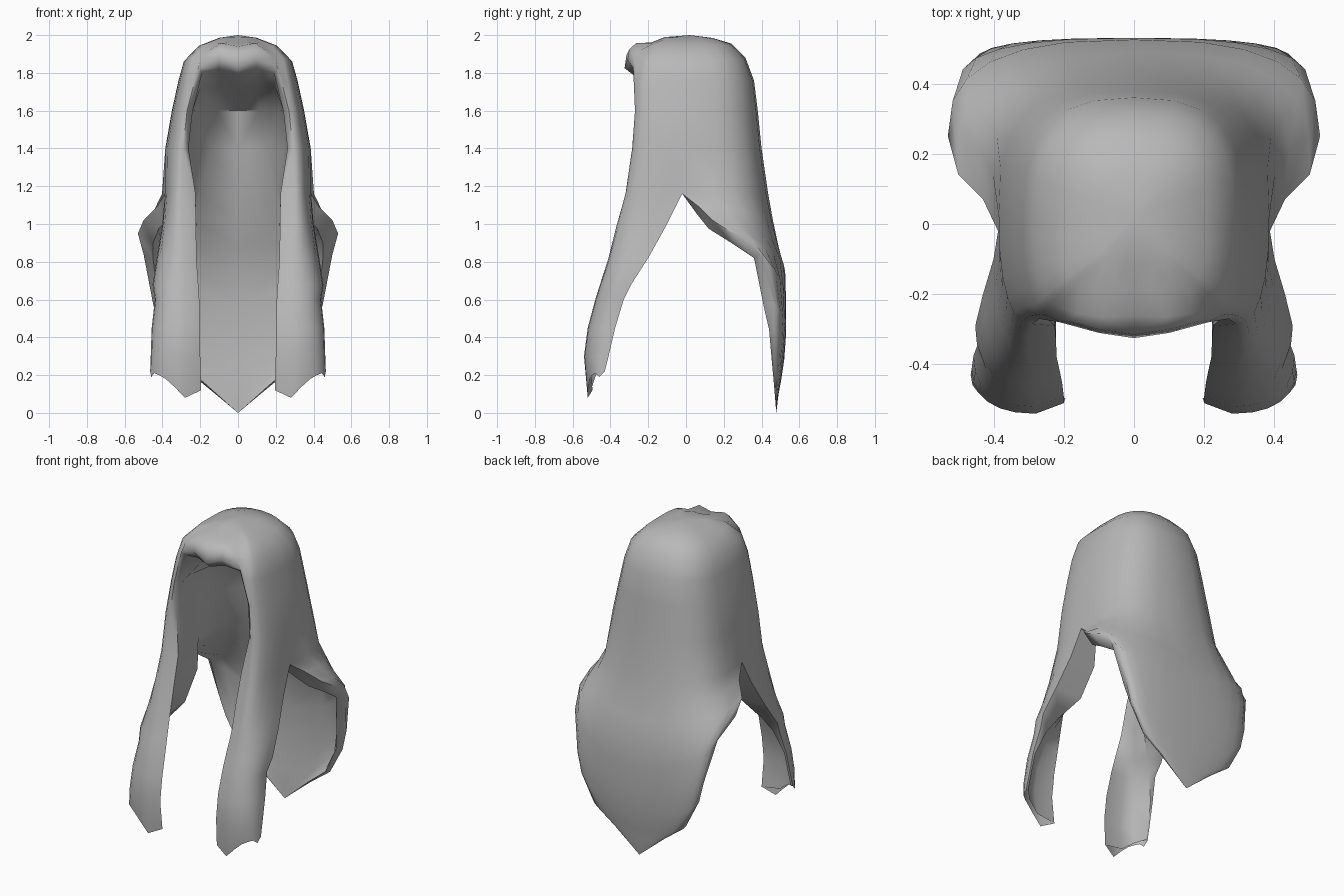
import bpy, bmesh, math
from mathutils import Vector

cube = bpy.data.objects.get("Cube")
if cube:
    bpy.data.objects.remove(cube, do_unlink=True)

# One plain cloth colour
cloth = bpy.data.materials.new("grey cloth")
cloth.use_nodes = True
GREY = (0.48, 0.48, 0.48, 1)
cloth.diffuse_color = GREY
bsdf = cloth.node_tree.nodes["Principled BSDF"]
bsdf.inputs["Base Color"].default_value = GREY
bsdf.inputs["Roughness"].default_value = 0.9

CROWN = (0, 0.02, 2.0)
STEPS = 6      # columns per quarter of the outer cloth
LINING = 3     # columns per quarter of the lining

# Front half sections: side z, side x, side y, fold x, fold y, fold z, opening edge x
FRONT = [
    (1.985, .10, .02, .075, -.09, 1.988, .05),
    (1.94, .21, .02, .16, -.17, 1.955, .12),
    (1.86, .287, .02, .215, -.235, 1.88, .18),
    (1.76, .315, .03, .24, -.265, 1.76, .21),
    (1.60, .35, .03, .27, -.27, 1.60, .24),
    (1.40, .385, .02, .29, -.285, 1.40, .262),
    (1.16, .387, -.02, .30, -.32, 1.16, .225),
    (1.00, .40, -.10, .30, -.365, 1.00, .222),
    (.82, .43, -.20, .29, -.41, .82, .22),
    (.68, .452, -.29, .285, -.455, .68, .21),
    (.60, .44, -.33, .282, -.48, .60, .205),
    (.45, .457, -.375, .28, -.52, .45, .20),
    (.30, .462, -.41, .28, -.54, .30, .20),
    (.20, .465, -.43, .28, -.52, .20, .20),
]
# Torn hem: z offset for each column of the lowest front row
HEM = [.02, -.01, .01, .0, -.02, -.06, -.12]

# Back half sections: edge x, edge y, edge z, centre y, centre z, side bulge
BACK = [
    (.10, .02, 1.985, .14, 1.985, 0),
    (.21, .02, 1.94, .24, 1.955, 0),
    (.287, .02, 1.86, .315, 1.88, 0),
    (.315, .03, 1.76, .36, 1.76, 0),
    (.35, .03, 1.60, .38, 1.60, 0),
    (.385, .02, 1.40, .40, 1.40, .01),
    (.387, -.02, 1.16, .435, 1.16, .05),
    (.43, .07, 1.09, .46, 1.02, .045),
    (.50, .14, 1.02, .49, .88, .02),
    (.53, .25, .95, .525, .75, 0),
    (.50, .39, .84, .53, .58, 0),
    (.45, .46, .58, .53, .42, 0),
    (.42, .465, .45, .52, .28, 0),
    (.33, .47, .27, .505, .18, 0),
    (.19, .475, .165, .49, .10, 0),
    (0, .478, 0, .478, 0, 0),
]

# Lining behind the face and inside the tail, same layout
LINING_BACK = [
    (.27, .0, 1.60, .345, 1.60, 0),
    (.285, .0, 1.40, .375, 1.40, 0),
    (.27, -.02, 1.16, .41, 1.16, .06),
    (.35, .06, 1.05, .435, 1.02, .05),
    (.42, .12, .975, .465, .88, .02),
    (.45, .24, .90, .50, .75, 0),
    (.45, .36, .82, .508, .58, 0),
    (.42, .41, .57, .51, .42, 0),
    (.395, .44, .44, .50, .28, 0),
    (.31, .455, .265, .49, .18, 0),
    (.18, .465, .16, .482, .10, 0),
    (0, .478, 0, .478, 0, 0),
]
# Roundness of the lining sections from the top down
ROUND = [1.25, 1.05, .85] + [.75] * 9

# Brim columns running from the crown forward and rolling under the face opening
BRIM = [
    [(.05, -.105, 1.989), (.025, -.115, 1.989), (0, -.115, 1.988)],
    [(.11, -.18, 1.957), (.05, -.185, 1.961), (0, -.185, 1.954)],
    [(.16, -.255, 1.915), (.09, -.265, 1.957), (0, -.26, 1.94)],
    [(.19, -.275, 1.88), (.10, -.30, 1.925), (0, -.315, 1.895)],
    [(.21, -.28, 1.83), (.10, -.31, 1.87), (0, -.325, 1.825)],
    [(.19, -.25, 1.80), (.10, -.275, 1.82), (0, -.28, 1.79)],
]
# Middle of the lining ceiling, from side to centre
CEILING = [(.265, -.10, 1.60), (.20, 0, 1.72), (.10, .03, 1.72), (0, .03, 1.70)]


def arc(t, power):
    """Rounded quarter-turn: returns (falling, rising) factors."""
    a = math.pi / 2 * t
    return max(math.cos(a), 0) ** power, math.sin(a) ** power


def front_row(z, w, ys, xk, yk, zk, xe):
    row = []
    for i in range(STEPS + 1):
        t = i / STEPS
        c, s = arc(t, 0.85)
        row.append((xk + (w - xk) * c, ys + (yk - ys) * s, z + (zk - z) * t))
    return row


def back_row(section, steps=STEPS, power=0.75):
    ex, ey, ez, cy, cz, bulge = section
    row = []
    for i in range(steps + 1):
        t = i / steps
        c, s = arc(t, power)
        row.append((ex * c + bulge * math.sin(math.pi * t),
                    ey + (cy - ey) * s, ez + (cz - ez) * t))
    return row


def flap_lining(edge, outer):
    """Inner side of a flap: flat high up, following the outer cloth lower down."""
    edge, z = Vector(edge), outer[0][2]
    rear = Vector((.22, outer[0][1], z))
    hug = min(max((.85 - z) / .3, 0), 1)
    row = [edge]
    for k, i in enumerate((5, 3, 0), 1):
        close = Vector(outer[i]) + Vector((-.015, .02 if i else 0, 0))
        row.append(edge.lerp(rear, k / 3).lerp(close, hug))
    return row


def panel(bm, rows):
    """Skin a grid of points with quads."""
    grid = [[bm.verts.new(p) for p in row] for row in rows]
    for a, b in zip(grid, grid[1:]):
        for j in range(len(a) - 1):
            bm.faces.new((a[j], a[j + 1], b[j + 1], b[j]))


bm = bmesh.new()
cap = [CROWN] * (STEPS + 1)
front = [front_row(*r) for r in FRONT]
front[-1] = [(x, y, z + h) for (x, y, z), h in zip(front[-1], HEM)]
back = [back_row(r) for r in BACK]
lining = [back_row(r, LINING, p) for r, p in zip(LINING_BACK, ROUND)]

# Hood back with long pointed tail
panel(bm, [cap] + back)
# Hood side with hanging front flap
panel(bm, [cap] + front)
# Turned-in border of the face opening and flap
edges = [(r[6], row[-1][1] + .03, r[0]) for r, row in zip(FRONT, front)]
edges[-1] = (.195, -.495, .12)
panel(bm, [[row[-1], e] for row, e in zip(front[4:], edges[4:])])
# Rolled brim over the forehead
brim = [[CROWN] * 4] + [[front[k][-1]] + BRIM[k] for k in range(5)]
lip = [edges[4]] + BRIM[5]
panel(bm, brim + [lip])

# Lining: ceiling, back and tail, sides and flaps
panel(bm, [lip, CEILING, lining[0]])
panel(bm, lining)
temple = [edges[4], CEILING[0], CEILING[0], lining[0][0]]
sides = [temple]
for e, row in zip(edges[5:7], lining[1:3]):
    a, b = Vector(e), Vector(row[0])
    sides.append([a.lerp(b, k / 3) for k in range(4)])
flaps = [flap_lining(e, o) for e, o in zip(edges[7:], front[7:])]
panel(bm, sides + flaps)
# Rims joining the lining to the outer cloth
panel(bm, [[o[0], i[-1]] for o, i in zip(front[6:], sides[2:] + flaps)])
panel(bm, [[o[0], i[0]] for o, i in zip(back[6:], lining[2:])])

# Weld the panels, then mirror to the other side
bmesh.ops.remove_doubles(bm, verts=bm.verts, dist=0.0005)
other = bmesh.ops.duplicate(bm, geom=bm.verts[:] + bm.edges[:] + bm.faces[:])["geom"]
for v in other:
    if isinstance(v, bmesh.types.BMVert):
        v.co.x = -v.co.x
bmesh.ops.remove_doubles(bm, verts=bm.verts, dist=0.0005)
bmesh.ops.recalc_face_normals(bm, faces=bm.faces)
top = max(bm.faces, key=lambda f: f.calc_center_median().z)
if top.normal.z < 0:
    bmesh.ops.reverse_faces(bm, faces=bm.faces)

mesh = bpy.data.meshes.new("hooded_shawl")
bm.to_mesh(mesh)
bm.free()
mesh.materials.append(cloth)
shawl = bpy.data.objects.new("hooded_shawl", mesh)
bpy.context.collection.objects.link(shawl)

bpy.ops.object.select_all(action="DESELECT")
shawl.select_set(True)
bpy.context.view_layer.objects.active = shawl
bpy.ops.object.shade_smooth_by_angle(angle=math.radians(60))
